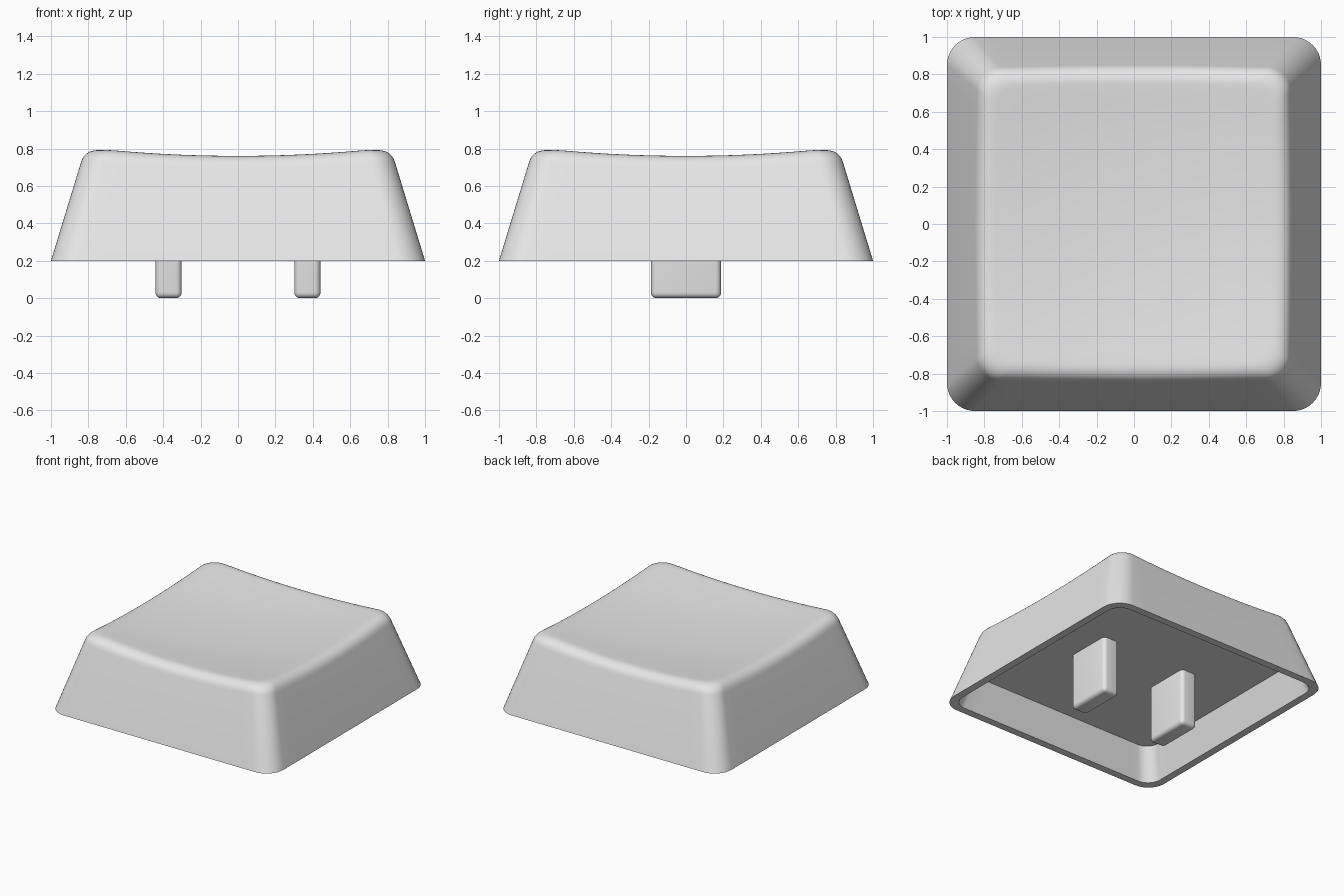
import bpy, bmesh, math

if "Cube" in bpy.data.objects:
    bpy.data.objects.remove(bpy.data.objects["Cube"])

BASE, SLOPE = 0.2, 0.305      # bottom height, inward lean of the walls

mat = bpy.data.materials.new("light grey plastic")
mat.diffuse_color = (0.8, 0.8, 0.8, 1)
mat.use_nodes = True
mat.node_tree.nodes["Principled BSDF"].inputs["Base Color"].default_value = mat.diffuse_color


def outline(r, side=16, corner=10):
    """Rounded square of half width 1, as a list of points."""
    pts = []
    for k in range(4):
        a0 = k * math.pi / 2
        c, s = math.cos(a0), math.sin(a0)
        quarter = [(1, -(1 - r) + 2 * (1 - r) * i / side) for i in range(side)]
        for i in range(corner):
            a = math.pi / 2 * i / corner
            quarter.append((1 - r + r * math.cos(a), 1 - r + r * math.sin(a)))
        pts += [(c * x - s * y, s * x + c * y) for x, y in quarter]
    return pts


def dish(x, y):
    return 0.721 + 0.07 * (x * x + y * y)


def half_at(z):
    return 1 - SLOPE * (z - BASE)


def finish(bm, name):
    bmesh.ops.recalc_face_normals(bm, faces=bm.faces)
    me = bpy.data.meshes.new(name)
    bm.to_mesh(me)
    bm.free()
    me.materials.append(mat)
    ob = bpy.data.objects.new(name, me)
    bpy.context.collection.objects.link(ob)
    bpy.ops.object.select_all(action='DESELECT')
    ob.select_set(True)
    bpy.context.view_layer.objects.active = ob
    return ob


def smooth():
    bpy.ops.object.shade_smooth_by_angle(angle=math.radians(30))


# Cap shell: rings from the ceiling, down the inside, up the outside, over the rim
outer, inner = outline(0.15), outline(0.12)
rings = [[(x * h, y * h, z) for x, y in inner] for h, z in ((0.865, 0.45), (0.94, BASE))]
rings.append([(x, y, BASE) for x, y in outer])

columns = []
for x, y in outer:
    z = 0.78
    for _ in range(12):                       # where the wall meets the dish
        h = half_at(z)
        z = dish(x * h, y * h)
    za, hb = z - 0.075, h - 0.085
    ha, zb = half_at(za), dish(x * hb, y * hb)
    col = []
    for i in range(9):                        # rounded rim
        t = i / 8
        u, v, w = (1 - t) ** 2, 2 * t * (1 - t), t * t
        hh = u * ha + v * h + w * hb
        col.append((x * hh, y * hh, u * za + v * z + w * zb))
    for i in range(1, 10):                    # dished top
        hh = hb * (1 - i / 10)
        col.append((x * hh, y * hh, dish(x * hh, y * hh)))
    columns.append(col)
rings += [list(r) for r in zip(*columns)]

bm = bmesh.new()
vr = [[bm.verts.new(p) for p in ring] for ring in rings]
n = len(outer)
for a, b in zip(vr, vr[1:]):
    for i in range(n):
        j = (i + 1) % n
        bm.faces.new((a[i], a[j], b[j], b[i]))
bm.faces.new(vr[0])
centre = bm.verts.new((0, 0, dish(0, 0)))
for i in range(n):
    bm.faces.new((vr[-1][i], vr[-1][(i + 1) % n], centre))
finish(bm, "key_cap")
smooth()

# Two rounded mounting legs under the ceiling
for side, name in ((-1, "left_leg"), (1, "right_leg")):
    bm = bmesh.new()
    bmesh.ops.create_cube(bm, size=1)
    for v in bm.verts:
        v.co = (v.co.x * 0.14 + side * 0.371, v.co.y * 0.375, (v.co.z + 0.5) * 0.47)
    edges = [e for e in bm.edges if min(v.co.z for v in e.verts) < 0.01]
    bmesh.ops.bevel(bm, geom=edges, offset=0.03, segments=5, profile=0.5, affect='EDGES')
    finish(bm, name)
    smooth()
